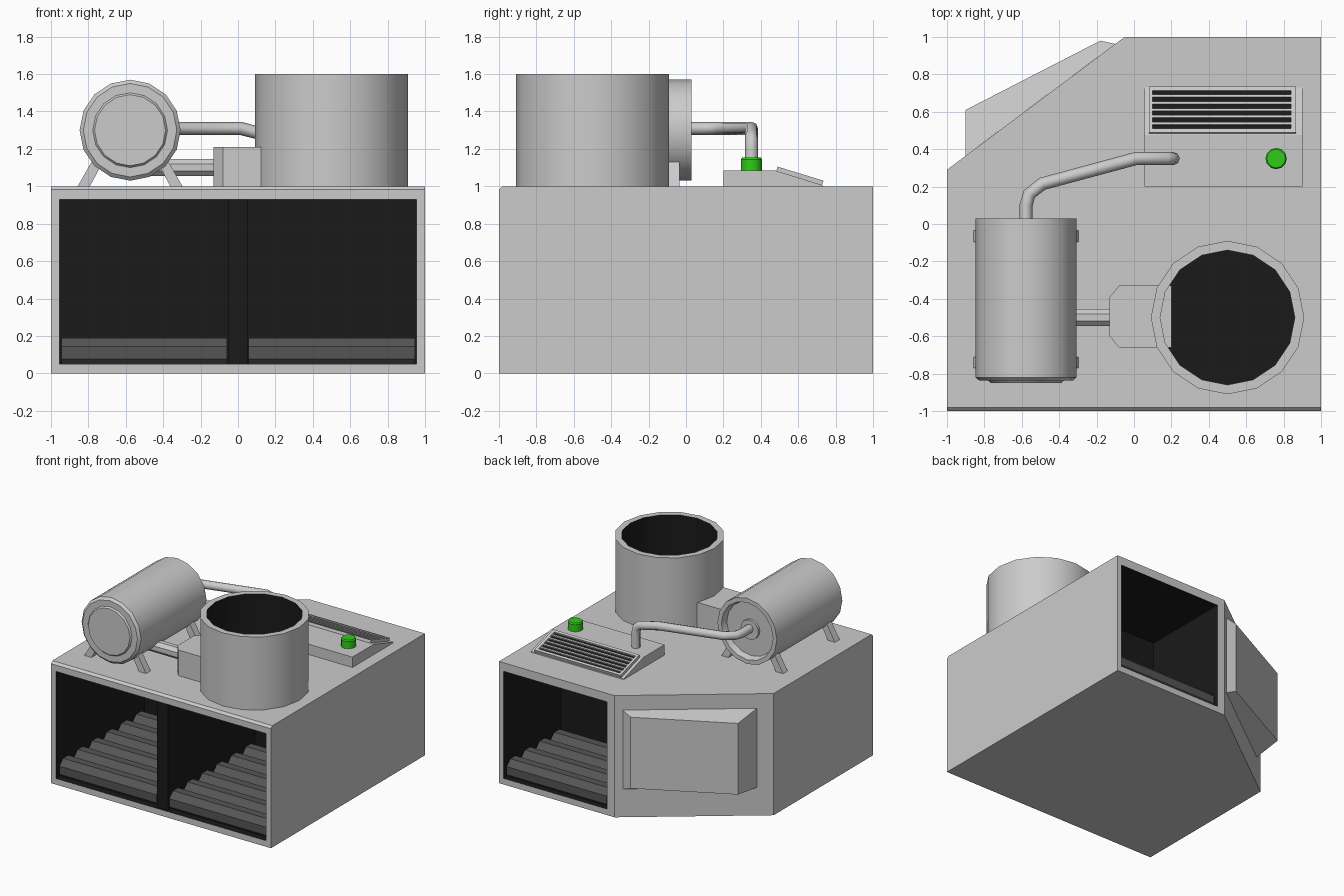
import bpy, bmesh
from math import radians, cos, sin, pi
from mathutils import Matrix

if "Cube" in bpy.data.objects:
    bpy.data.objects.remove(bpy.data.objects["Cube"])


def colour(name, r, g, b):
    m = bpy.data.materials.new(name)
    m.diffuse_color = (r, g, b, 1)
    m.use_nodes = True
    m.node_tree.nodes["Principled BSDF"].inputs["Base Color"].default_value = m.diffuse_color
    return m


BLACK = colour("dark_interior", 0.01, 0.01, 0.01)
RUBBER = colour("roller_grey", 0.09, 0.09, 0.09)
GREEN = colour("button_green", 0.03, 0.6, 0.01)


def finish(name, bm, mats=(), matrix=Matrix(), smooth=False):
    bmesh.ops.recalc_face_normals(bm, faces=bm.faces)
    me = bpy.data.meshes.new(name)
    bm.to_mesh(me)
    bm.free()
    for m in mats:
        me.materials.append(m)
    ob = bpy.data.objects.new(name, me)
    bpy.context.collection.objects.link(ob)
    ob.matrix_world = matrix
    if smooth:
        bpy.ops.object.select_all(action='DESELECT')
        ob.select_set(True)
        bpy.context.view_layer.objects.active = ob
        bpy.ops.object.shade_smooth_by_angle(angle=radians(32))
    return ob


def skin(rings, dark_from=99):
    """Join matching rings of points with quads and cap both ends."""
    bm = bmesh.new()
    vs = [[bm.verts.new(p) for p in r] for r in rings]
    n = len(vs[0])
    for i, (a, b) in enumerate(zip(vs, vs[1:])):
        for k in range(n):
            f = bm.faces.new((a[k], a[(k + 1) % n], b[(k + 1) % n], b[k]))
            f.material_index = int(i >= dark_from)
    bm.faces.new(vs[0])
    bm.faces.new(vs[-1]).material_index = int(dark_from < 99)
    return bm


def loft(name, a, b, mats=()):
    return finish(name, skin([a, b]), mats)


def prism(name, pts, z0, z1):
    return loft(name, [(x, y, z0) for x, y in pts], [(x, y, z1) for x, y in pts])


def box(name, lo, hi, mats=(), matrix=Matrix()):
    rings = [[(lo[0], lo[1], z), (hi[0], lo[1], z), (hi[0], hi[1], z), (lo[0], hi[1], z)]
             for z in (lo[2], hi[2])]
    return finish(name, skin(rings), mats, matrix)


def lathe(name, profile, n, matrix, mats=(), dark_from=99, turn=0, smooth=True):
    rings = [[(r * cos(2 * pi * k / n + turn), r * sin(2 * pi * k / n + turn), z)
              for k in range(n)] for r, z in profile]
    return finish(name, skin(rings, dark_from), mats, matrix, smooth)


# Housing with one cut-off corner and a chamfered front top edge
foot = [(-1, -1), (1, -1), (1, 1), (-0.05, 1), (-1, 0.29)]
bm = skin([[(x, y, z) for x, y in foot] for z in (0, 1)])
edge = [e for e in bm.edges if all(v.co.z > 0.9 and v.co.y < -0.9 for v in e.verts)]
bmesh.ops.bevel(bm, geom=edge, offset=0.018, segments=1, affect='EDGES')
housing = finish("housing", bm, (None, BLACK))

# Front and back tunnels cut into the housing
for lo, hi in (((-0.955, -1.1, 0.05), (0.955, 0.15, 0.93)),
               ((0.02, 0.25, 0.05), (0.96, 1.1, 0.93))):
    cutter = box("tunnel_cutter", lo, hi, (None, BLACK))
    cutter.hide_render = True
    for p in cutter.data.polygons:
        p.material_index = 1
    mod = housing.modifiers.new("tunnel", 'BOOLEAN')
    mod.operation = 'DIFFERENCE'
    mod.solver = 'EXACT'
    mod.object = cutter
    bpy.context.view_layer.objects.active = housing
    bpy.ops.object.modifier_apply(modifier=mod.name)
    bpy.data.objects.remove(cutter)

box("tunnel_divider", (-0.05, -0.98, 0.04), (0.05, 0.16, 0.94), (BLACK,))

# Conveyor rollers: two front lanes and one back lane
lanes = [(-0.945, -0.06, -0.89, 0.19, 6), (0.055, 0.945, -0.89, 0.19, 6),
         (0.035, 0.945, 0.9, -0.19, 4)]
for x0, x1, y, step, count in lanes:
    for i in range(count):
        m = Matrix.Translation((x0, y + step * i, 0.11)) @ Matrix.Rotation(pi / 2, 4, 'Y')
        lathe("roller", [(0.0866, 0), (0.0866, x1 - x0)], 8, m, (RUBBER,),
              turn=pi / 8, smooth=False)

# Sloped cover on the cut-off corner
wall, outer = ((-0.9, 0.365), (-0.1, 0.963)), ((-0.9, 0.61), (-0.18, 0.98))
rect = lambda p, z0, z1: [(*p[0], z0), (*p[1], z0), (*p[1], z1), (*p[0], z1)]
loft("corner_cover", rect(wall, 0.23, 0.88), rect(outer, 0.265, 0.85))

# Open chimney and its side box
lathe("chimney", [(0.41, 0), (0.41, 0.6), (0.36, 0.6), (0.36, 0.01)], 16,
      Matrix.Translation((0.5, -0.5, 1)), (None, BLACK), dark_from=2)
prism("chimney_side_box", [(-0.13, -0.6), (-0.08, -0.66), (0.2, -0.66), (0.2, -0.33),
                           (-0.08, -0.33), (-0.13, -0.39)], 1, 1.21)

# Tank lying along y, with a recessed back and a raised front disc
tank_m = Matrix.Translation((-0.577, 0, 1.3)) @ Matrix.Rotation(pi / 2, 4, 'X')
lathe("tank", [(0.08, 0), (0.08, 0.02), (0.22, 0.02), (0.235, -0.03), (0.27, -0.03),
               (0.27, 0.82), (0.25, 0.838), (0.2, 0.838), (0.19, 0.85)], 16, tank_m)

# Splayed tank legs
for s in (-1, 1):
    for y in (-0.065, -0.74):
        quad = lambda xa, xb, z: [(-0.577 + s * x, y + d, z) for x, d in
                                  ((xa, -0.03), (xb, -0.03), (xb, 0.03), (xa, 0.03))]
        loft("tank_leg", quad(0.215, 0.28, 1), quad(0.14, 0.2, 1.14))

# Short pipe from tank to side box
lathe("short_pipe", [(0.05, 0), (0.05, 0.42)], 8,
      Matrix.Translation((-0.5, -0.5, 1.1)) @ Matrix.Rotation(pi / 2, 4, 'Y'),
      turn=pi / 8, smooth=False)

# Bent pipe from the tank back to the control base
cu = bpy.data.curves.new("bent_pipe", 'CURVE')
cu.dimensions = '3D'
cu.bevel_depth = 0.035
cu.bevel_resolution = 2
cu.use_fill_caps = True
path = [(-0.577, -0.01, 1.31), (-0.577, 0.1, 1.31), (-0.56, 0.16, 1.31), (-0.49, 0.215, 1.31),
        (0.01, 0.35, 1.31), (0.17, 0.35, 1.27), (0.2, 0.35, 1.25), (0.21, 0.35, 1.2),
        (0.21, 0.35, 1.07)]
sp = cu.splines.new('POLY')
sp.points.add(len(path) - 1)
for pt, co in zip(sp.points, path):
    pt.co = (*co, 1)
bpy.context.collection.objects.link(bpy.data.objects.new("bent_pipe", cu))

# Control base with a sloped back
side = [(0.2, 1), (0.2, 1.085), (0.475, 1.085), (0.73, 1.006), (0.73, 1)]
loft("control_base", [(0.055, y, z) for y, z in side], [(0.9, y, z) for y, z in side])

# Slatted vent lying on the slope
vm = Matrix.Translation((0, 0.49, 1.105)) @ Matrix.Rotation(radians(-17), 4, 'X')
for name, x0, x1, y0, y1 in (("vent_side", 0.08, 0.1, 0, 0.256), ("vent_side", 0.84, 0.865, 0, 0.256),
                             ("vent_rail", 0.1, 0.84, 0, 0.022), ("vent_rail", 0.1, 0.84, 0.234, 0.256)):
    box(name, (x0, y0, -0.03), (x1, y1, 0), (), vm)
box("vent_back", (0.1, 0.022, -0.03), (0.84, 0.234, -0.015), (BLACK,), vm)
for i in range(5):
    y = 0.022 + 0.0193 * (2 * i + 1) + 0.003
    box("vent_slat", (0.1, y, -0.016), (0.84, y + 0.014, -0.003), (), vm)

# Green button
lathe("button", [(0.057, 0), (0.057, 0.06), (0.05, 0.07)], 12,
      Matrix.Translation((0.76, 0.35, 1.083)), (GREEN,))
